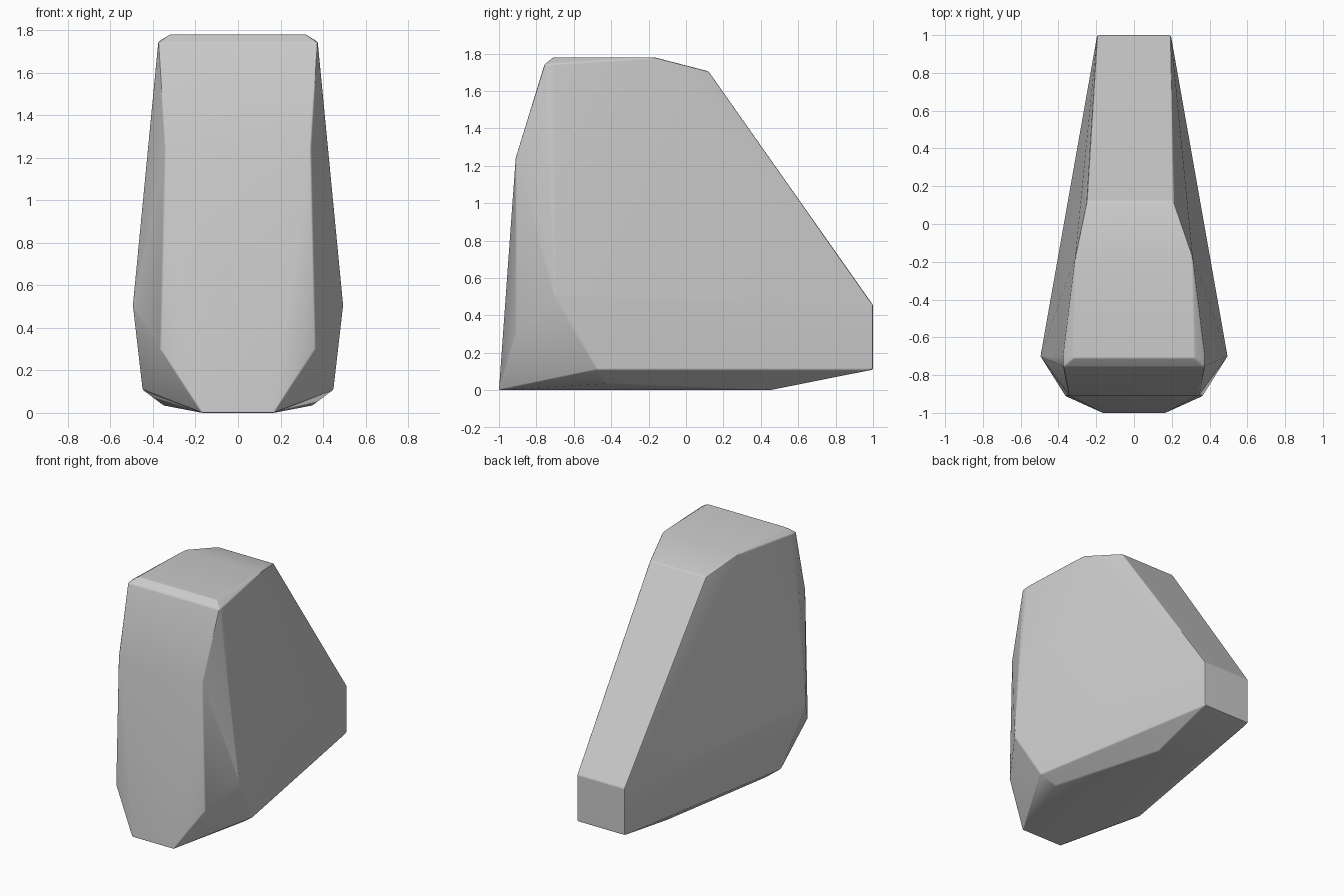
import bpy, bmesh, math

if "Cube" in bpy.data.objects:
    bpy.data.objects.remove(bpy.data.objects["Cube"], do_unlink=True)

# Plain grey stone
stone = bpy.data.materials.new("stone_grey")
stone.use_nodes = True
grey = (0.6, 0.6, 0.6, 1)
stone.diffuse_color = grey
stone.node_tree.nodes["Principled BSDF"].inputs["Base Color"].default_value = grey

# Corners of one half, mirrored across x
corners = [
    (0.17, -1.0, 0.0), (0.365, -0.91, 0.3), (0.343, -0.91, 1.25),   # front
    (0.375, -0.757, 1.74), (0.32, -0.71, 1.78), (0.375, -0.70, 1.745),  # top lip
    (0.31, -0.17, 1.78),                                            # crown
    (0.195, 1.0, 0.455), (0.195, 1.0, 0.11),                        # tail
    (0.495, -0.70, 0.5), (0.45, -0.47, 0.11),                       # widest side
    (0.35, -0.42, 0.035), (0.153, 0.45, 0.0),                       # underside
]

bm = bmesh.new()
for x, y, z in corners:
    for side in (-1, 1):
        bm.verts.new((x * side, y, z))
# Slightly lopsided back shoulder
bm.verts.new((-0.25, 0.12, 1.705))
bm.verts.new((0.21, 0.12, 1.705))

hull = bmesh.ops.convex_hull(bm, input=bm.verts[:])
loose = [v for v in bm.verts if not v.link_faces]
bmesh.ops.delete(bm, geom=loose, context="VERTS")
bmesh.ops.dissolve_limit(bm, angle_limit=math.radians(2),
                         verts=bm.verts[:], edges=bm.edges[:])

# Softly worn edges
worn = [e for e in bm.edges if e.calc_face_angle(0) > math.radians(25)]
bmesh.ops.bevel(bm, geom=worn, offset=0.008, segments=2, profile=0.5,
                affect="EDGES", clamp_overlap=True)
bmesh.ops.recalc_face_normals(bm, faces=bm.faces[:])

mesh = bpy.data.meshes.new("boulder")
bm.to_mesh(mesh)
bm.free()
mesh.materials.append(stone)
boulder = bpy.data.objects.new("boulder", mesh)
bpy.context.collection.objects.link(boulder)

# Smooth shading weighted to the broad faces
bpy.ops.object.select_all(action="DESELECT")
boulder.select_set(True)
bpy.context.view_layer.objects.active = boulder
bpy.ops.object.shade_smooth_by_angle(angle=math.radians(30))
weighted = boulder.modifiers.new("even_shading", "WEIGHTED_NORMAL")
weighted.keep_sharp = True
